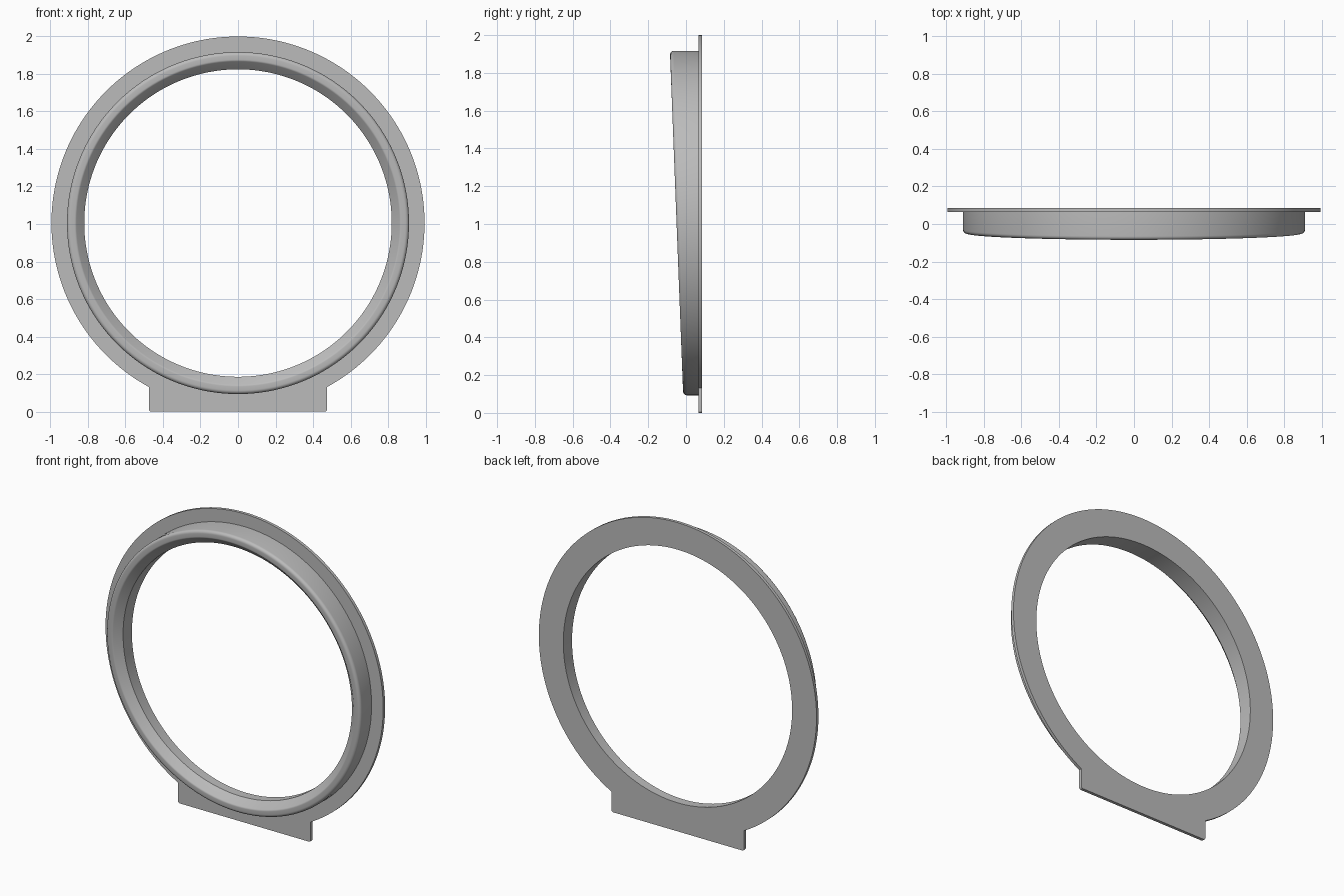
import bpy, bmesh
from math import sin, cos, pi, atan2, hypot

if "Cube" in bpy.data.objects:
    bpy.data.objects.remove(bpy.data.objects["Cube"], do_unlink=True)

CENTRE_Z = 1.005
FLANGE_R, COLLAR_R, HOLE_R = 0.995, 0.912, 0.82
BACK_Y, FLANGE_Y, COLLAR_Y = 0.085, 0.065, -0.05
FOOT_X, CORNER, TILT = 0.475, 0.012, -0.0385


def arc(cx, cy, r, start, end, steps):
    """Points along a circular arc, both ends included."""
    angles = [start + (end - start) * i / steps for i in range(steps + 1)]
    return [(cx + r * cos(a), cy + r * sin(a)) for a in angles]


# Flange outline in x and z about the ring centre: round rim plus flat foot
join = atan2(-(FLANGE_R**2 - FOOT_X**2) ** 0.5, FOOT_X)
outline = arc(0, 0, FLANGE_R, join, pi - join, 144)
inset, low = FOOT_X - CORNER, CORNER - CENTRE_Z
outline += arc(-inset, low, CORNER, pi, 1.5 * pi, 4)
outline += [(inset * (i / 12 - 1), -CENTRE_Z) for i in range(1, 24)]
outline += arc(inset, low, CORNER, 1.5 * pi, 2 * pi, 4)

# Collar section as radius and depth: rounded lip, then a bevel into the hole
lip = arc(COLLAR_R - 0.02, COLLAR_Y + 0.02, 0.02, 0, -pi / 2, 6)
lip += arc(0.872, COLLAR_Y + 0.015, 0.015, -pi / 2, -0.75 * pi, 4)
lip.append((HOLE_R, COLLAR_Y + 0.045))

bm = bmesh.new()
rings = []


def add_ring(y, radius=None, tilt=0):
    """Add one loop, on the outline or projected onto a circle."""
    ring = []
    for x, z in outline:
        k = radius / hypot(x, z) if radius else 1
        ring.append(bm.verts.new((x * k, y + tilt * z * k, z * k + CENTRE_Z)))
    rings.append(ring)


# Flange edge, collar base, slanted collar and hole wall
add_ring(BACK_Y)
add_ring(FLANGE_Y)
add_ring(FLANGE_Y, COLLAR_R)
for radius, y in lip:
    add_ring(y, radius, TILT)
add_ring(BACK_Y, HOLE_R)

# Skin the loops into one closed body
for a, b in zip(rings, rings[1:] + rings[:1]):
    for i in range(len(a)):
        j = (i + 1) % len(a)
        bm.faces.new((a[i], a[j], b[j], b[i]))
bmesh.ops.recalc_face_normals(bm, faces=bm.faces)

mesh = bpy.data.meshes.new("flanged_ring")
bm.to_mesh(mesh)
bm.free()
ring_body = bpy.data.objects.new("flanged_ring", mesh)
bpy.context.collection.objects.link(ring_body)

# Plain grey finish
grey = bpy.data.materials.new("plain_grey")
grey.use_nodes = True
colour = (0.5, 0.5, 0.5, 1)
grey.diffuse_color = colour
grey.node_tree.nodes["Principled BSDF"].inputs["Base Color"].default_value = colour
mesh.materials.append(grey)

bpy.ops.object.select_all(action="DESELECT")
ring_body.select_set(True)
bpy.context.view_layer.objects.active = ring_body
bpy.ops.object.shade_smooth_by_angle()
